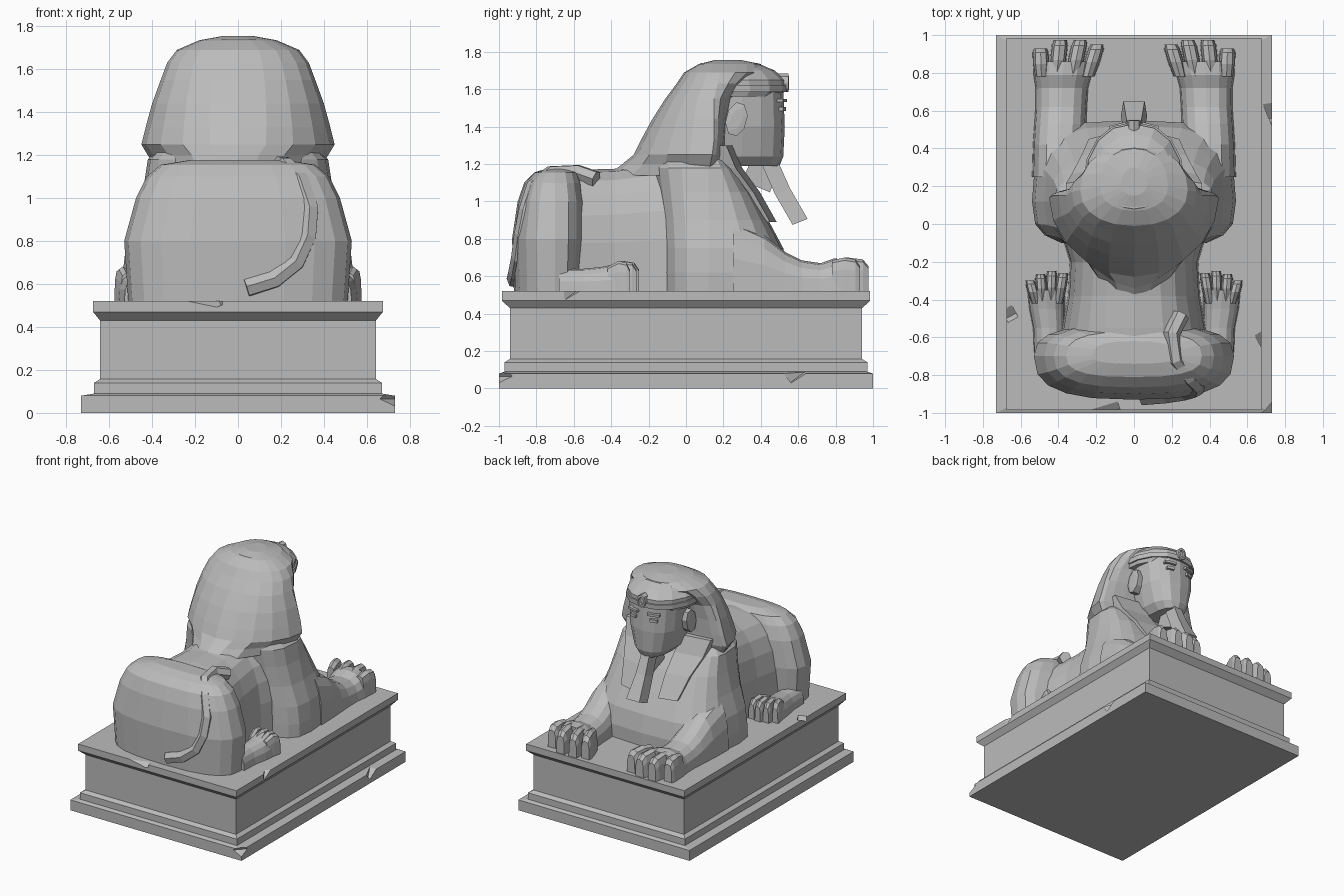
import bpy, bmesh, math
from mathutils import Matrix, Vector

if "Cube" in bpy.data.objects:
    bpy.data.objects.remove(bpy.data.objects["Cube"])

stone = bpy.data.materials.new("grey stone")
stone.diffuse_color = (0.5, 0.5, 0.5, 1)
stone.use_nodes = True
stone.node_tree.nodes["Principled BSDF"].inputs["Base Color"].default_value = stone.diffuse_color


def finish(name, bm):
    bmesh.ops.recalc_face_normals(bm, faces=bm.faces[:])
    me = bpy.data.meshes.new(name)
    bm.to_mesh(me)
    bm.free()
    me.materials.append(stone)
    ob = bpy.data.objects.new(name, me)
    bpy.context.collection.objects.link(ob)
    return ob


def loft(name, rings):
    """Skin a list of equal-length point rings and cap both ends."""
    bm = bmesh.new()
    vs = [[bm.verts.new(p) for p in r] for r in rings]
    n = len(vs[0])
    for a, b in zip(vs, vs[1:]):
        for i in range(n):
            j = (i + 1) % n
            bm.faces.new((a[i], a[j], b[j], b[i]))
    bm.faces.new(vs[0])
    bm.faces.new(vs[-1])
    return finish(name, bm)


def power(v, e):
    return math.copysign(abs(v) ** (2 / e), v) if abs(v) > 1e-6 else 0.0


def level(z, hx, yb, yf, yc, e=2.5, n=20):
    """Horizontal rounded section, widest at yc."""
    pts = []
    for i in range(n):
        t = 2 * math.pi * i / n
        c, s = power(math.cos(t), e), power(math.sin(t), e)
        pts.append((hx * c, yc + s * ((yf - yc) if s > 0 else (yc - yb)), z))
    return pts


def dome(y, xc, hx, zt, e=2.6, n=8, zb=0.51):
    """Upright arch section with a flat bottom."""
    return [(xc + hx * power(math.cos(math.pi * i / n), e), y,
             zb + (zt - zb) * power(math.sin(math.pi * i / n), e)) for i in range(n + 1)]


def block(name, center, size, rot=(0, 0, 0)):
    bm = bmesh.new()
    bmesh.ops.create_cube(bm, size=1)
    bm.transform(Matrix.LocRotScale(Vector(center), None, None)
                 @ Matrix.Rotation(rot[2], 4, 'Z') @ Matrix.Rotation(rot[0], 4, 'X')
                 @ Matrix.Diagonal((*size, 1)))
    return finish(name, bm)


# Moulded plinth
plinth = loft("plinth", [[(-x, -y, z), (x, -y, z), (x, y, z), (-x, y, z)] for x, y, z in (
    (.73, 1, 0), (.73, 1, .08), (.67, .97, .09), (.67, .97, .14), (.642, .942, .158),
    (.642, .942, .43), (.675, .985, .47), (.675, .985, .52))])

# Worn chips along the plinth edges
for i, (c, s, r) in enumerate((
        ((.735, .6, .095), (.07, .13, .07), .4), ((-.15, -.99, .53), (.15, .06, .05), .3),
        ((.68, -.6, .53), (.06, .12, .05), .5), ((.74, -1.01, .07), (.1, .1, .08), .8),
        ((-.66, -.47, .53), (.06, .08, .05), .5))):
    cut = block("chip_cutter_%d" % i, c, s, (.6, 0, r))
    cut.hide_render = True
    cut.hide_viewport = True
    m = plinth.modifiers.new("chip", 'BOOLEAN')
    m.operation = 'DIFFERENCE'
    m.solver = 'EXACT'
    m.object = cut

# Torso, rump and chest
loft("torso", [dome(y, 0, hx, zt, 3, 12) for y, hx, zt in (
    (-.75, .42, 1.15), (-.55, .38, 1.17), (-.38, .35, 1.175), (-.2, .34, 1.2), (0, .40, 1.22))])
loft("rump", [level(*r, -.70, 2.7) for r in (
    (.51, .51, -.92, -.55), (.8, .53, -.93, -.53), (1.0, .475, -.90, -.53),
    (1.1, .425, -.865, -.55), (1.155, .36, -.81, -.57), (1.178, .22, -.74, -.62))])
loft("chest", [level(*r, .12, 3.2) for r in (
    (.51, .54, -.13, .55), (.62, .54, -.13, .55), (.75, .525, -.13, .52), (.9, .475, -.14, .44),
    (1.05, .44, -.16, .355), (1.18, .42, -.18, .26), (1.24, .36, -.18, .2))])

# Headdress hood, flaring down to the shoulders and ending in a pointed tail of cloth
loft("headdress", [level(*r) for r in (
    (1.14, .38, -.42, .2, .12, 1.5), (1.2, .42, -.34, .21, .13, 1.6),
    (1.25, .45, -.28, .21, .14, 1.9), (1.33, .43, -.24, .21, .15, 2.0),
    (1.44, .40, -.18, .22, .15, 2.1), (1.55, .36, -.11, .25, .15, 2.2),
    (1.63, .33, -.05, .33, .17, 2.2), (1.69, .285, -.01, .42, .18, 2.2),
    (1.735, .18, .07, .40, .2, 2.2), (1.755, .07, .15, .30, .21, 2))])
loft("headdress_cap", [level(*r, .2, 2.2, 16) for r in (
    (1.56, .25, .0, .50), (1.59, .26, .0, .53), (1.65, .26, .0, .53),
    (1.70, .22, .03, .475), (1.74, .13, .08, .38))])
loft("brow_band", [level(*r, .2, 2.2, 16) for r in (
    (1.585, .27, .05, .538), (1.622, .27, .05, .54))])

# Face
loft("face", [level(*r, .3, 2.4, 16) for r in (
    (1.19, .10, .15, .50), (1.24, .15, .12, .52), (1.4, .195, .1, .528), (1.6, .21, .1, .52))])
for s in (-1, 1):
    side = "left" if s < 0 else "right"
    block("eye_" + side, (s * .085, .512, 1.495), (.055, .03, .022), (0, 0, -s * .25))
    block("eyebrow_" + side, (s * .085, .512, 1.54), (.09, .035, .018), (0, 0, -s * .25))
    # Ear
    loft("ear_" + side, [[(s * x, .27 + r * math.cos(math.pi * k / 4),
                           1.44 + 1.5 * r * math.sin(math.pi * k / 4) + .02 * math.cos(math.pi * k / 4))
                          for k in range(8)] for x, r in ((.17, .06), (.235, .06), (.24, .035))])
    # Cloth lappet hanging over the chest
    loft("lappet_" + side, [[(s * a, y, z), (s * b, y - .035, z), (s * b, y - .16, z), (s * a, y - .12, z)]
                            for z, a, b, y in ((1.3, .14, .36, .25), (1.18, .11, .33, .30),
                                               (1.05, .10, .28, .395), (.89, .10, .24, .485))])
    # Foreleg and its four toes
    loft("foreleg_" + side, [dome(y, s * x, hx, zt) for y, x, hx, zt in (
        (.25, .40, .14, .90), (.42, .395, .14, .82), (.53, .39, .138, .73), (.62, .385, .137, .685),
        (.72, .382, .14, .67), (.79, .378, .155, .695), (.86, .37, .165, .69))])
    for k, (x0, x1, tip) in enumerate(((.245, .195, .95), (.325, .285, .975),
                                       (.41, .39, .975), (.49, .495, .93))):
        d = tip - .78
        loft("front_toe_%s_%d" % (side, k), [dome(.78 + d * t, s * (x0 + (x1 - x0) * t), w, zt, 3.4, 6)
             for t, w, zt in ((0, .036, .685), (.45, .043, .70), (.85, .043, .69), (1, .034, .655))])
    # Hind foot and its four toes
    loft("hind_foot_" + side, [dome(y, s * x, hx, zt) for y, x, hx, zt in (
        (-.68, .45, .08, .64), (-.55, .45, .085, .64), (-.45, .46, .095, .65), (-.35, .465, .10, .67))])
    for k, (x0, x1, tip) in enumerate(((.40, .375, -.26), (.44, .435, -.25),
                                       (.485, .495, -.265), (.52, .55, -.30))):
        d = tip + .42
        loft("hind_toe_%s_%d" % (side, k), [dome(-.42 + d * t, s * (x0 + (x1 - x0) * t), w, zt, 3.4, 6)
             for t, w, zt in ((0, .026, .65), (.5, .03, .682), (.85, .03, .672), (1, .024, .635))])

# Ceremonial beard, widening downwards
loft("beard", [[(-w, y, z), (w, y, z), (w * .8, y + t, z + t * .4), (-w * .8, y + t, z + t * .4)]
               for w, y, z, t in ((.04, .40, 1.21, .08), (.05, .475, 1.04, .08), (.07, .57, .875, .08))])
block("beard_root", (0, .40, 1.14), (.06, .16, .13), (-.4, 0, 0))

# Oval brow emblem
loft("brow_emblem", [[(r * math.cos(math.pi * k / 4), y, 1.635 + 1.35 * r * math.sin(math.pi * k / 4))
                      for k in range(8)] for y, r in ((.46, .036), (.548, .036), (.55, .022), (.538, .018))])

# Tail curling over the right hip and across the rump
curve = bpy.data.curves.new("tail", 'CURVE')
curve.dimensions = '3D'
curve.bevel_depth = .045
curve.bevel_resolution = 1
curve.use_fill_caps = True
path = [(.25, -.48, 1.12), (.2, -.58, 1.155), (.22, -.72, 1.15), (.29, -.81, 1.08), (.335, -.85, .95),
        (.325, -.875, .82), (.27, -.89, .70), (.17, -.905, .62), (.04, -.915, .58)]
sp = curve.splines.new('POLY')
sp.points.add(len(path) - 1)
for p, c in zip(sp.points, path):
    p.co = (*c, 1)
curve.materials.append(stone)
tail = bpy.data.objects.new("tail", curve)
bpy.context.collection.objects.link(tail)
sp.use_smooth = False
